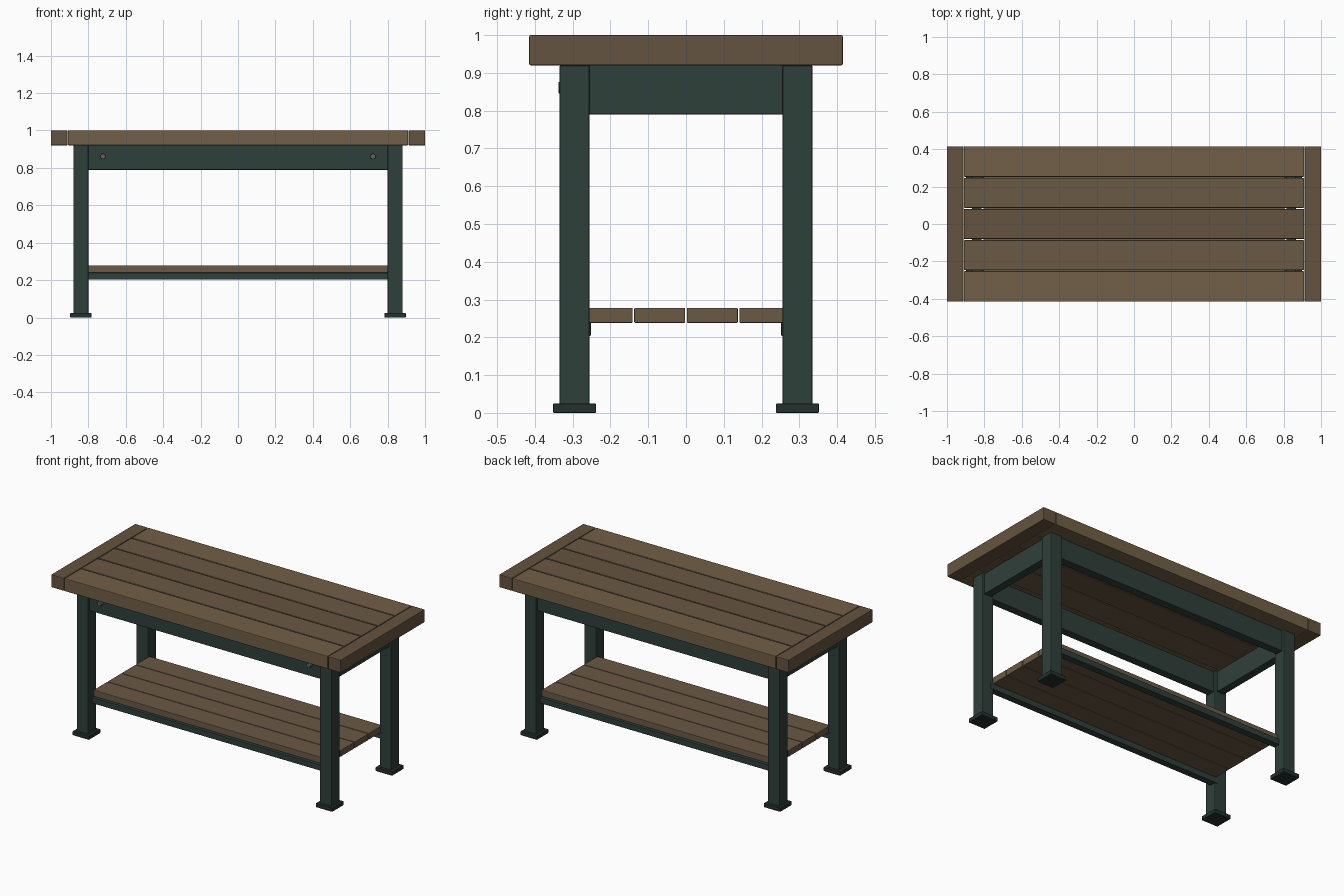
import bpy, math

if "Cube" in bpy.data.objects:
    bpy.data.objects.remove(bpy.data.objects["Cube"])

def material(name, rgb):
    m = bpy.data.materials.new(name)
    m.diffuse_color = (*rgb, 1)
    m.use_nodes = True
    m.node_tree.nodes["Principled BSDF"].inputs["Base Color"].default_value = m.diffuse_color
    return m

wood_light = material("wood_light", (0.165, 0.115, 0.063))
wood_mid = material("wood_mid", (0.145, 0.100, 0.058))
wood_dark = material("wood_dark", (0.130, 0.088, 0.050))
paint = material("green_paint", (0.028, 0.050, 0.043))
foot_paint = material("dark_paint", (0.017, 0.030, 0.027))
steel = material("bolt_steel", (0.12, 0.12, 0.12))

def finish(ob, name, mat, bevel):
    ob.name = name
    ob.data.materials.append(mat)
    if bevel:
        b = ob.modifiers.new("soft_edges", "BEVEL")
        b.width, b.segments = bevel, 2
    return ob

def box(name, x, y, z, mat, bevel=0.003):
    """Box from (min, max) ranges on each axis."""
    bpy.ops.mesh.primitive_cube_add(size=1, location=[(r[0] + r[1]) / 2 for r in (x, y, z)])
    ob = bpy.context.object
    ob.scale = [r[1] - r[0] for r in (x, y, z)]
    bpy.ops.object.transform_apply(location=False, rotation=False, scale=True)
    return finish(ob, name, mat, bevel)

# Table top: five long boards between two end boards
shades = [wood_light, wood_mid, wood_dark, wood_mid, wood_light]
pitch = 0.83 / 5
for i, mat in enumerate(shades):
    y0 = -0.415 + i * pitch
    lo = y0 if i == 0 else y0 + 0.003
    hi = y0 + pitch if i == 4 else y0 + pitch - 0.003
    box(f"top_board_{i + 1}", (-0.909, 0.909), (lo, hi), (0.92, 1.0), mat, 0.004)
for side, s in (("left", -1), ("right", 1)):
    box(f"{side}_end_board", sorted((s * 0.912, s)), (-0.415, 0.415), (0.92, 1.0), wood_dark, 0.004)

# Legs and foot pads
for sx, xn in ((-1, "left"), (1, "right")):
    for sy, yn in ((-1, "front"), (1, "back")):
        cx, cy = sx * 0.84, sy * 0.295
        box(f"{yn}_{xn}_leg", (cx - 0.04, cx + 0.04), (cy - 0.04, cy + 0.04), (0.02, 0.92), paint, 0.004)
        box(f"{yn}_{xn}_foot", (cx - 0.057, cx + 0.057), (cy - 0.057, cy + 0.057), (0, 0.025), foot_paint)

# Aprons under the top and rails under the shelf
for s, n in ((-1, "front"), (1, "back")):
    box(f"{n}_apron", (-0.81, 0.81), sorted((s * 0.27, s * 0.32)), (0.79, 0.92), paint)
    box(f"{n}_shelf_rail", (-0.82, 0.82), sorted((s * 0.252, s * 0.295)), (0.203, 0.24), paint)
for s, n in ((-1, "left"), (1, "right")):
    box(f"{n}_apron", sorted((s * 0.815, s * 0.865)), (-0.265, 0.265), (0.79, 0.92), paint)

# Lower shelf slats
for i in range(4):
    y0 = -0.278 + i * 0.139
    box(f"shelf_slat_{i + 1}", (-0.805, 0.805), (y0 + 0.002, y0 + 0.137), (0.238, 0.278), wood_mid)

# Round bolt heads on the front apron
for s, n in ((-1, "left"), (1, "right")):
    bpy.ops.mesh.primitive_cylinder_add(vertices=16, radius=0.015, depth=0.026,
        location=(s * 0.722, -0.325, 0.861), rotation=(math.pi / 2, 0, 0))
    bolt = finish(bpy.context.object, f"{n}_bolt", steel, 0.002)
    bpy.ops.object.shade_smooth_by_angle()
